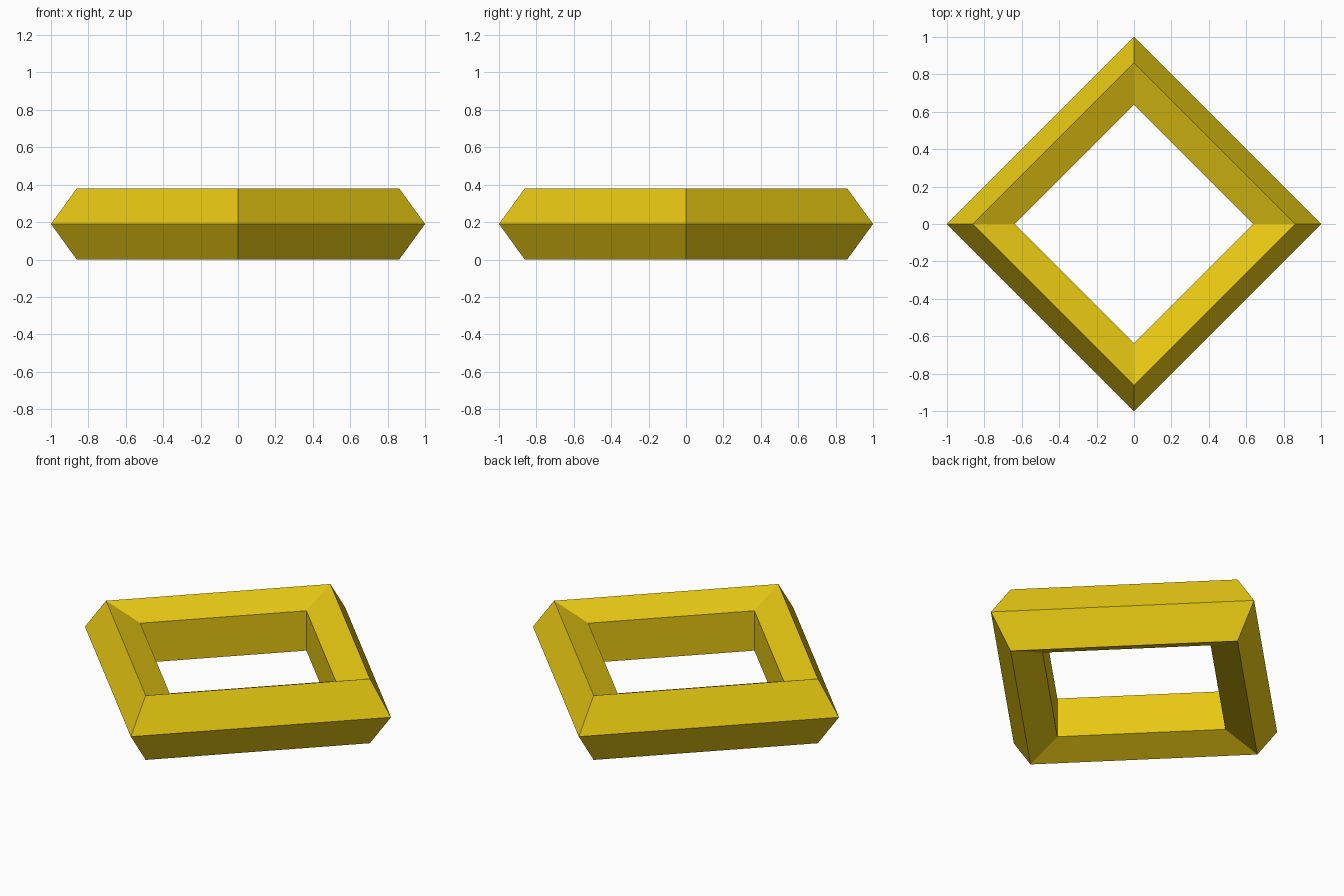
import bpy, math

if "Cube" in bpy.data.objects:
    bpy.data.objects.remove(bpy.data.objects["Cube"])

# Square ring with a five-sided section: a four-segment torus, corners on the axes
tube = 0.2
bpy.ops.mesh.primitive_torus_add(
    major_segments=4, minor_segments=5,
    major_radius=0.8, minor_radius=tube,
    location=(0, 0, tube * math.sin(math.radians(72))))
ring = bpy.context.object
ring.name = "square_ring"
bpy.ops.object.shade_flat()

# Yellow finish
yellow = bpy.data.materials.new("yellow")
yellow.diffuse_color = (0.80, 0.58, 0.006, 1.0)
yellow.use_nodes = True
yellow.node_tree.nodes["Principled BSDF"].inputs["Base Color"].default_value = yellow.diffuse_color
ring.data.materials.clear()
ring.data.materials.append(yellow)
